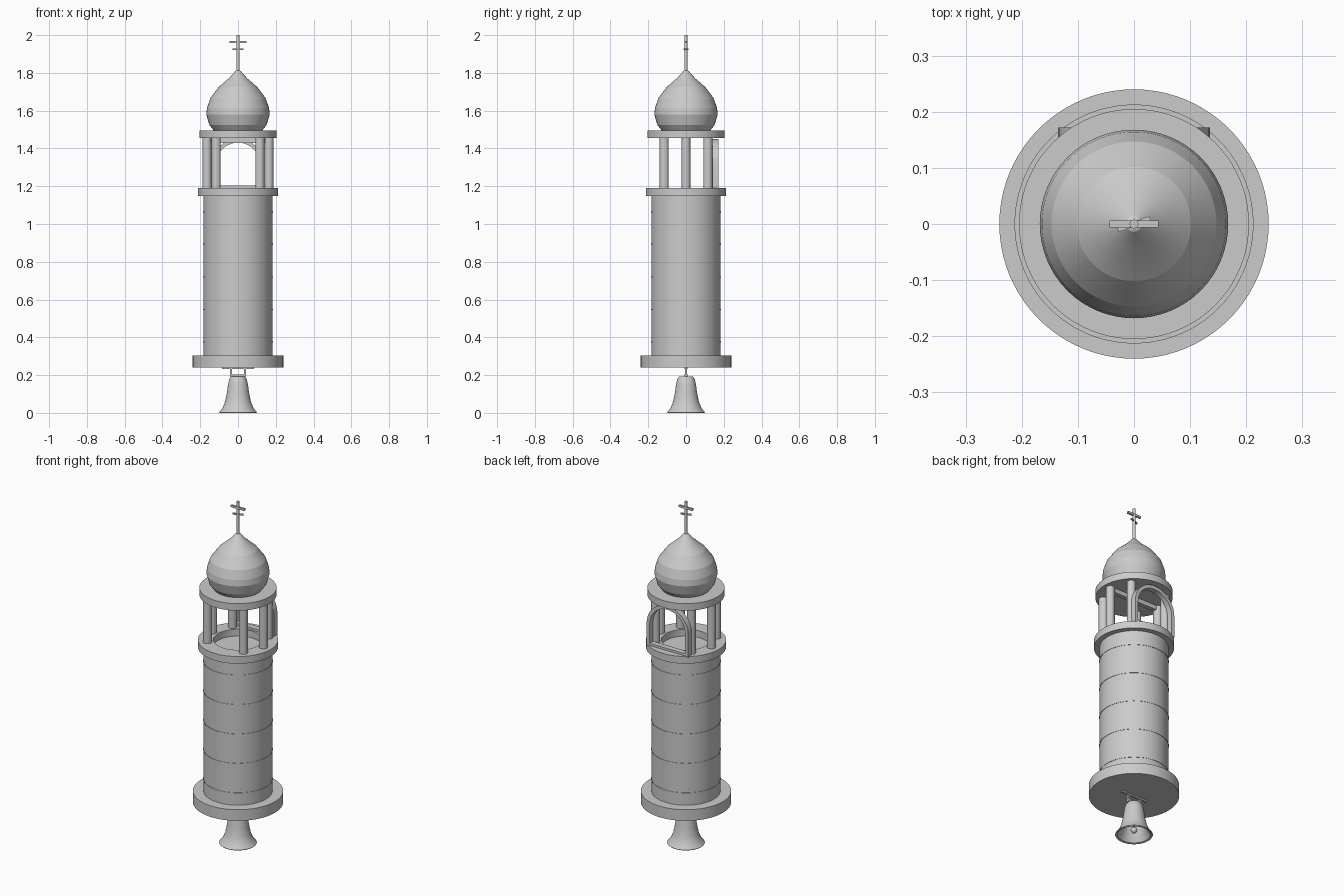
import bpy, bmesh, math
from mathutils import Matrix

if "Cube" in bpy.data.objects:
    bpy.data.objects.remove(bpy.data.objects["Cube"])

grey = bpy.data.materials.new("light_grey")
grey.diffuse_color = (0.6, 0.6, 0.6, 1)
grey.use_nodes = True
grey.node_tree.nodes["Principled BSDF"].inputs["Base Color"].default_value = grey.diffuse_color


def finish(name, bm, smooth=None):
    bmesh.ops.recalc_face_normals(bm, faces=bm.faces[:])
    me = bpy.data.meshes.new(name)
    bm.to_mesh(me)
    bm.free()
    me.materials.append(grey)
    ob = bpy.data.objects.new(name, me)
    bpy.context.collection.objects.link(ob)
    if smooth:
        bpy.ops.object.select_all(action='DESELECT')
        ob.select_set(True)
        bpy.context.view_layer.objects.active = ob
        bpy.ops.object.shade_smooth_by_angle(angle=math.radians(smooth))
    return ob


def lathe(name, profile, seg=64, closed=False, smooth=12, at=(0, 0)):
    """Revolve (radius, z) points round a vertical axis."""
    bm = bmesh.new()
    rings = []
    for r, z in profile:
        if r == 0:
            rings.append([bm.verts.new((at[0], at[1], z))] * seg)
        else:
            rings.append([bm.verts.new((at[0] + r * math.cos(2 * math.pi * i / seg),
                                        at[1] + r * math.sin(2 * math.pi * i / seg), z))
                          for i in range(seg)])
    pairs = list(zip(rings, rings[1:]))
    if closed:
        pairs.append((rings[-1], rings[0]))
    for a, b in pairs:
        for i in range(seg):
            j = (i + 1) % seg
            quad = list(dict.fromkeys((a[i], a[j], b[j], b[i])))
            if len(quad) > 2:
                bm.faces.new(quad)
    return finish(name, bm, smooth)


def disc(name, r, z0, z1, seg=64, at=(0, 0)):
    return lathe(name, [(0, z0), (r, z0), (r, z1), (0, z1)], seg, at=at)


def box(name, centre, size, turn=0):
    bm = bmesh.new()
    bmesh.ops.create_cube(bm, size=1, matrix=Matrix.Translation(centre)
                          @ Matrix.Rotation(turn, 4, 'Z') @ Matrix.Diagonal((*size, 1)))
    return finish(name, bm)


# Hanging bell, hollow, with crown, clapper and hanger
lathe("bell", [(0, 0.193), (0.036, 0.193), (0.046, 0.18), (0.053, 0.15), (0.058, 0.11),
               (0.068, 0.06), (0.082, 0.025), (0.1, 0.003), (0.098, 0), (0.088, 0.003),
               (0.07, 0.03), (0.056, 0.065), (0.047, 0.11), (0.04, 0.16), (0, 0.175)],
      48, smooth=35)
lathe("clapper_rod", [(0, 0.03), (0.005, 0.03), (0.005, 0.18), (0, 0.18)], 12)
lathe("clapper_ball", [(0.018 * math.sin(math.pi * i / 10), 0.03 - 0.018 * math.cos(math.pi * i / 10))
                       if 0 < i < 10 else (0, 0.03 - 0.018 * math.cos(math.pi * i / 10))
                       for i in range(11)], 20, smooth=40)
box("bell_crown", (0, 0, 0.198), (0.085, 0.02, 0.012))
box("hanger_bar", (0, 0, 0.237), (0.168, 0.014, 0.01))
for s in (-1, 1):
    box("hanger_post", (s * 0.038, 0, 0.217), (0.01, 0.01, 0.04))

# Base plate, shaft and thin joint rings
disc("base_plate", 0.24, 0.24, 0.305, 80)
disc("shaft", 0.183, 0.305, 1.15, 80)
for z in (0.375, 0.5475, 0.72, 0.8925, 1.065):
    lathe("joint_ring", [(0.18, z - 0.003), (0.185, z - 0.003), (0.185, z + 0.003), (0.18, z + 0.003)],
          80, closed=True)

# Gallery ring with open centre
lathe("gallery", [(0.13, 1.148), (0.213, 1.148), (0.213, 1.19), (0.13, 1.19)], 80, closed=True)

# Belfry pillars, leaving the front and back open
for k in (0, 1, 3, 4, 5, 7):
    a = k * math.pi / 4
    disc("pillar", 0.024, 1.185, 1.46, 20, (0.164 * math.cos(a), 0.164 * math.sin(a)))

# Arched frame at the back
bm = bmesh.new()


def outline(r, bottom, y):
    pts = [(r, bottom)] + [(r * math.cos(math.pi * i / 20), 1.316 + r * math.sin(math.pi * i / 20))
                           for i in range(21)] + [(-r, bottom)]
    return [bm.verts.new((x, y, z)) for x, z in pts]


loops = [outline(0.135, 1.186, 0.14), outline(0.135, 1.186, 0.172),
         outline(0.115, 1.203, 0.172), outline(0.115, 1.203, 0.14)]
for a, b in zip(loops, loops[1:] + loops[:1]):
    for i in range(len(a)):
        j = (i + 1) % len(a)
        bm.faces.new((a[i], a[j], b[j], b[i]))
finish("arch_frame", bm, 30)

# Beam under the cap, cap plate and onion dome
box("belfry_beam", (0, 0, 1.443), (0.29, 0.025, 0.026))
disc("cap_plate", 0.205, 1.455, 1.496, 80)
lathe("onion_dome", [(0, 1.49), (0.128, 1.495), (0.152, 1.525), (0.168, 1.58), (0.164, 1.615),
                     (0.147, 1.665), (0.102, 1.725), (0.047, 1.773), (0.014, 1.81), (0, 1.817)],
      64, smooth=8)

# Cross with a short turned lower bar
disc("cross_pole", 0.008, 1.8, 2.0, 12)
box("cross_bar", (0, 0, 1.963), (0.088, 0.012, 0.012))
box("cross_lower_bar", (0, 0, 1.925), (0.06, 0.008, 0.009), math.radians(20))
